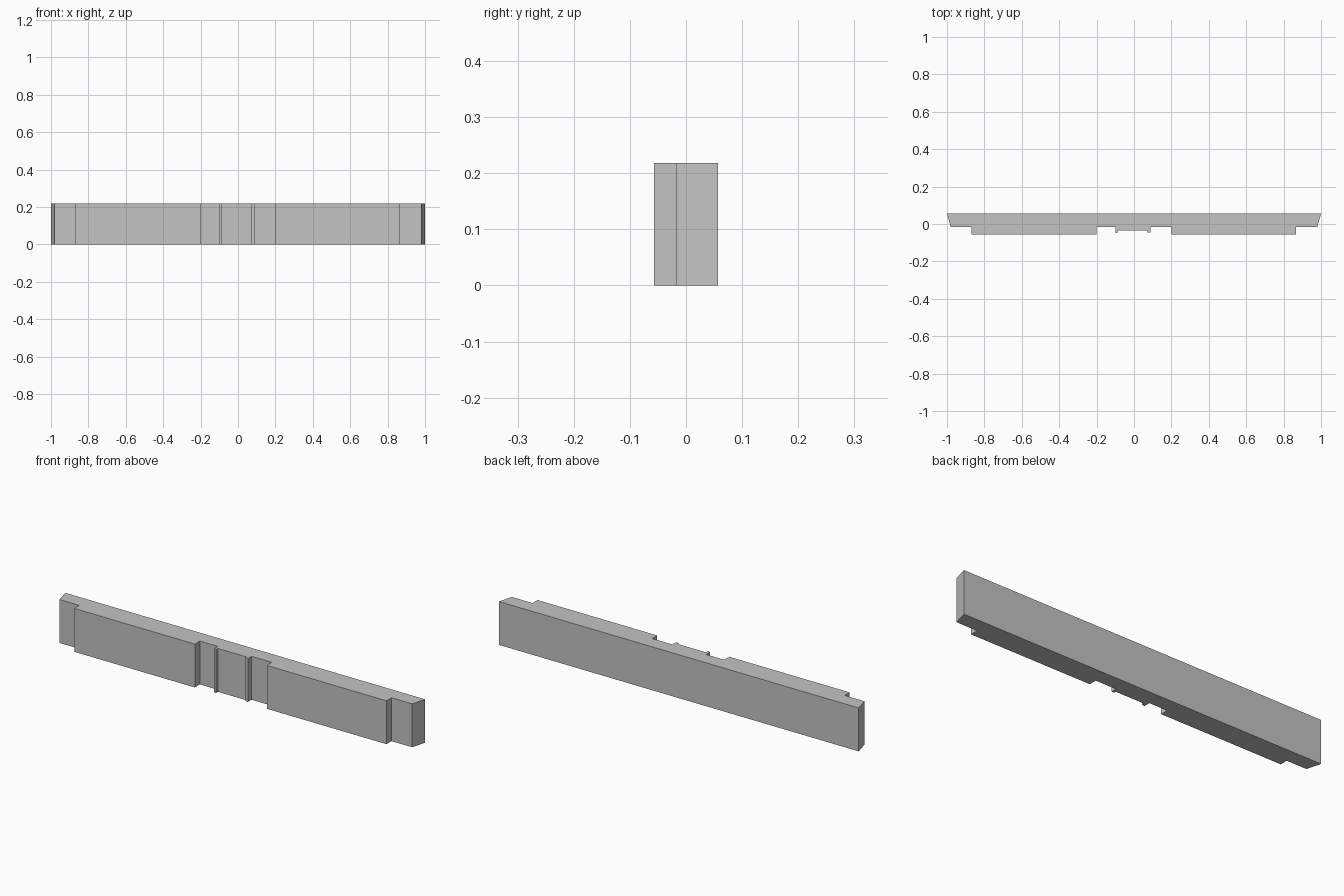
import bpy
import bmesh

cube = bpy.data.objects.get("Cube")
if cube:
    bpy.data.objects.remove(cube, do_unlink=True)

HEIGHT = 0.218
BACK, STEP, FRONT = 0.057, -0.017, -0.057
PLATE, LIP_A, LIP_B = -0.035, -0.049, -0.045

grey = bpy.data.materials.new("plain grey")
grey.use_nodes = True
colour = (0.55, 0.55, 0.55, 1)
grey.diffuse_color = colour
grey.node_tree.nodes["Principled BSDF"].inputs["Base Color"].default_value = colour


def extrude_profile(name, points, height):
    """Fill a plan outline and pull it straight up."""
    bm = bmesh.new()
    face = bm.faces.new([bm.verts.new((x, y, 0)) for x, y in points])
    top = bmesh.ops.extrude_face_region(bm, geom=[face])["geom"]
    bmesh.ops.translate(bm, vec=(0, 0, height),
                        verts=[g for g in top if isinstance(g, bmesh.types.BMVert)])
    bmesh.ops.recalc_face_normals(bm, faces=bm.faces)
    mesh = bpy.data.meshes.new(name)
    bm.to_mesh(mesh)
    bm.free()
    mesh.materials.append(grey)
    obj = bpy.data.objects.new(name, mesh)
    bpy.context.collection.objects.link(obj)
    return obj


# Plan outline: tapered ends, two raised pads and a lipped centre plate
outline = [
    (-1, BACK), (-0.98, STEP),
    (-0.87, STEP), (-0.87, FRONT), (-0.2, FRONT), (-0.2, STEP),
    (-0.1, STEP), (-0.1, LIP_A), (-0.087, LIP_A), (-0.087, PLATE),
    (0.073, PLATE), (0.073, LIP_B), (0.087, LIP_B), (0.087, STEP),
    (0.2, STEP), (0.2, FRONT), (0.865, FRONT), (0.865, STEP),
    (0.98, STEP), (1, BACK),
]
extrude_profile("stepped_bar", outline, HEIGHT)
